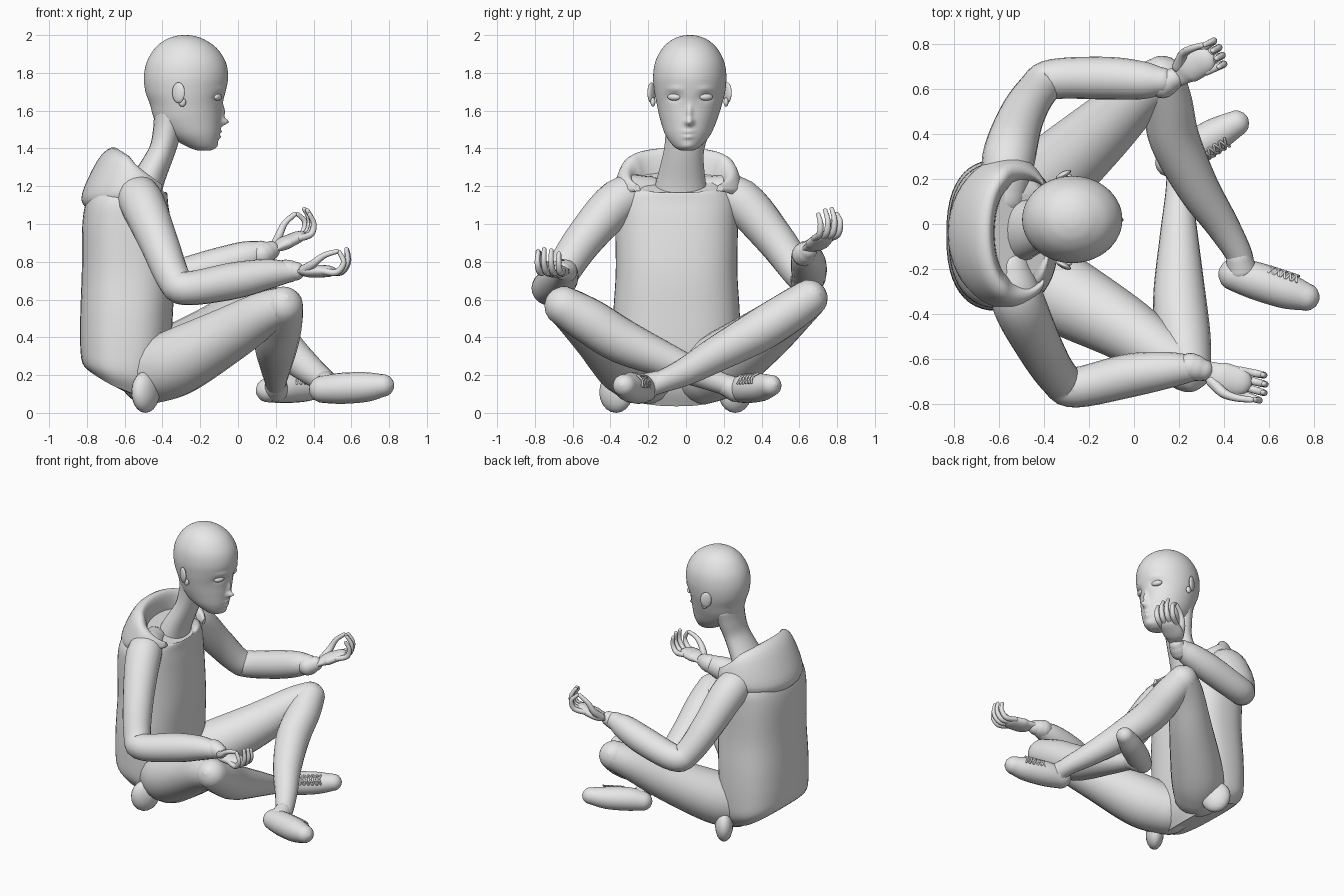
import bpy, bmesh, math
from mathutils import Vector, Matrix, Euler

if "Cube" in bpy.data.objects:
    bpy.data.objects.remove(bpy.data.objects["Cube"], do_unlink=True)

grey = bpy.data.materials.new("plain grey")
grey.use_nodes = True
grey.diffuse_color = (0.8, 0.8, 0.8, 1)
grey.node_tree.nodes["Principled BSDF"].inputs["Base Color"].default_value = (0.8, 0.8, 0.8, 1)
TAU = math.tau
Z, X = Vector((0, 0, 1)), Vector((1, 0, 0))


def finish(name, bm):
    bmesh.ops.recalc_face_normals(bm, faces=bm.faces)
    for f in bm.faces:
        f.smooth = len(f.verts) < 5
    me = bpy.data.meshes.new(name)
    bm.to_mesh(me)
    bm.free()
    me.materials.append(grey)
    ob = bpy.data.objects.new(name, me)
    bpy.context.collection.objects.link(ob)
    return ob


def smooth_rows(rows, n=5):
    """Catmull-Rom interpolation of equal-length number rows."""
    out = []
    for i in range(len(rows) - 1):
        a, b, c, d = (rows[max(i - 1, 0)], rows[i], rows[i + 1], rows[min(i + 2, len(rows) - 1)])
        for k in range(n):
            t = k / n
            out.append([q + 0.5 * t * (r - p + t * (2 * p - 5 * q + 4 * r - s + t * (3 * (q - r) + s - p)))
                        for p, q, r, s in zip(a, b, c, d)])
    return out + [list(rows[-1])]


def loft(name, rings):
    """Skin a list of closed point rings and cap both ends."""
    bm = bmesh.new()
    vs = [[bm.verts.new(p) for p in ring] for ring in rings]
    m = len(vs[0])
    for a, b in zip(vs, vs[1:]):
        for j in range(m):
            k = (j + 1) % m
            bm.faces.new((a[j], a[k], b[k], b[j]))
    bm.faces.new(vs[0])
    bm.faces.new(vs[-1])
    return finish(name, bm)


def tube(name, pts, flat=1.0, up=Z, sides=20, frame=None):
    """Round-ended limb through (x, y, z, radius) points."""
    rows = smooth_rows(pts)
    ps, rs = [Vector(r[:3]) for r in rows], [r[3] for r in rows]
    tans = [(ps[min(i + 1, len(ps) - 1)] - ps[max(i - 1, 0)]).normalized() for i in range(len(ps))]
    cap = [(math.sin(a), math.cos(a)) for a in (1.45, 1.1, 0.7, 0.35)]
    stations = [(ps[0] - tans[0] * rs[0] * s, tans[0], rs[0] * c) for s, c in cap]
    stations += list(zip(ps, tans, rs))
    stations += [(ps[-1] + tans[-1] * rs[-1] * s, tans[-1], rs[-1] * c) for s, c in reversed(cap)]
    rings = []
    for p, t, r in stations:
        side = up.cross(t).normalized()
        top = t.cross(side)
        rings.append([p + side * r * math.cos(TAU * j / sides) + top * r * flat * math.sin(TAU * j / sides)
                      for j in range(sides)])
    ob = loft(name, rings)
    if frame:
        ob.data.transform(frame)


def blob(name, centre, size, turn=0):
    bm = bmesh.new()
    bmesh.ops.create_uvsphere(bm, u_segments=16, v_segments=10, radius=1)
    bm.transform(Matrix.Translation(centre) @ Matrix.Rotation(turn, 4, 'Z') @ Matrix.Diagonal((*size, 1)))
    finish(name, bm)


def power(v, e):
    return math.copysign(abs(v) ** e, v)


# Head: height, back x, front x, half width, centre y
levels = [(1.388, -.21, -.15, .03, .005), (1.41, -.27, -.118, .07, .006), (1.47, -.37, -.098, .118, .01),
          (1.55, -.44, -.09, .15, .014), (1.63, -.465, -.085, .172, .018), (1.7, -.49, -.066, .187, .02),
          (1.78, -.498, -.052, .194, .02), (1.86, -.482, -.066, .182, .02), (1.93, -.44, -.112, .145, .02),
          (1.975, -.385, -.175, .095, .02), (1.995, -.33, -.23, .045, .02), (2.0, -.29, -.27, .01, .02)]
# Face relief: y, z, spread in y, spread in z, depth
relief = [(.018, 1.54, .02, .018, .042), (.019, 1.59, .014, .04, .02), (-.062, 1.67, .036, .022, -.014),
          (.106, 1.67, .036, .022, -.014), (-.06, 1.715, .04, .014, .007), (.104, 1.715, .04, .014, .007),
          (.012, 1.49, .03, .008, .011), (.012, 1.46, .026, .009, .011), (.01, 1.41, .03, .02, .008)]
rings = []
for z, xb, xf, w, cy in smooth_rows(levels, 8):
    ring = []
    for j in range(96):
        c, s = math.cos(TAU * j / 96), math.sin(TAU * j / 96)
        x, y = (xb + xf) / 2 + (xf - xb) / 2 * c, cy + w * s
        if c > 0:
            x += sum(d * math.exp(-((y - py) / sy) ** 2 - ((z - pz) / sz) ** 2) for py, pz, sy, sz, d in relief)
        ring.append((x, y, min(z, 2)))
    rings.append(ring)
loft("head", rings)
tube("neck", [(-.52, -.03, 1.1, .16), (-.475, -.025, 1.23, .13), (-.405, -.012, 1.38, .106),
              (-.375, .005, 1.49, .115), (-.36, .015, 1.58, .13)], flat=.66, up=X)

# Eyes and ears
for side, y, ear_y, s in (("right", -.062, -.183, -1), ("left", .106, .22, 1)):
    blob(side + "_eye", (-.109, y, 1.672), (.02, .039, .019), s * .4)
    blob(side + "_ear", (-.315, ear_y, 1.695), (.038, .014, .055), s * .5)
    blob(side + "_ear_lobe", (-.295, ear_y - s * .008, 1.645), (.02, .013, .024))

# Hooded top: centre x, height, half depth, half width, rise toward the front
body = [(-.615, .125, .165, .27, -.09), (-.607, .2, .215, .325, -.06), (-.597, .33, .238, .337, -.02),
        (-.59, .52, .245, .335, 0), (-.582, .75, .245, .322, 0), (-.59, 1.0, .234, .325, 0),
        (-.585, 1.12, .215, .32, -.01), (-.562, 1.195, .187, .27, -.03), (-.545, 1.24, .16, .19, -.085)]
rings = []
for cx, z, rx, ry, tilt in smooth_rows(body):
    ring = []
    for j in range(48):
        c, s = math.cos(TAU * j / 48), math.sin(TAU * j / 48)
        ring.append((cx + rx * power(c, .8), -.05 + ry * power(s, .8), z + tilt * c))
    rings.append(ring)
loft("hooded_top", rings)

# Hem folds hanging outside each hip
for side, y, turn in (("right", -.37, -.6), ("left", .26, .6)):
    blob(side + "_hem_fold", (-.49, y, .11), (.06, .1, .11), turn)

# Hood lying open on the back: back depth, half width, back height, front height
profile = [(.07, .19, 1.22, 1.17), (.075, .21, 1.34, 1.23), (.1, .245, 1.405, 1.26), (.17, .295, 1.37, 1.26),
           (.245, .33, 1.24, 1.22), (.28, .34, 1.13, 1.19), (.24, .3, 1.07, 1.16)]
rings = []
for i in range(37):
    a = math.radians(-138 + 276 * i / 36)
    back = max(0, math.cos(a * .66)) ** .9
    taper = .65 * max(0, (abs(math.degrees(a)) - 80) / 58)
    ring = []
    for rx, ry, zb, zf in smooth_rows(profile, 3):
        depth = rx if math.cos(a) > 0 else .2
        width = ry + (.36 - ry) * taper
        height = zf + (zb - zf) * back
        ring.append((-.55 - depth * math.cos(a), -.04 + width * math.sin(a), height + (1.18 - height) * taper))
    rings.append(ring)
loft("hood", rings)

# Arms
tube("right_sleeve", [(-.55, -.2, 1.165, .09), (-.515, -.35, 1.125, .118), (-.42, -.55, .905, .103),
                      (-.335, -.685, .7, .09), (-.26, -.728, .66, .09), (-.02, -.675, .7, .097),
                      (.16, -.65, .735, .08), (.27, -.645, .745, .055)])
tube("left_sleeve", [(-.57, .12, 1.165, .09), (-.56, .285, 1.125, .118), (-.505, .47, .92, .103),
                     (-.43, .595, .75, .09), (-.36, .645, .715, .09), (-.12, .65, .775, .095),
                     (.04, .64, .825, .084), (.12, .637, .85, .062)])


def hand(side, wrist, yaw, pitch, s):
    """Palm-up hand, thumb and first finger meeting; s points to the thumb side."""
    f = (Matrix.Translation(wrist) @ Euler((0, -math.radians(pitch), math.radians(yaw))).to_matrix().to_4x4()
         @ Matrix.Scale(1.1, 4))
    tube(side + "_cuff", [(-.05, 0, 0, .056), (-.02, 0, 0, .052), (0, 0, 0, .045)], frame=f)
    tube(side + "_palm", [(-.04, 0, 0, .034), (.03, 0, 0, .042), (.08, s * .01, 0, .062), (.15, s * .008, 0, .058)],
         flat=.5, frame=f)
    for k, name in enumerate(("first", "middle", "ring", "little")):
        y = s * (.052 - .03 * k)
        size = (.9, 1, .95, .8)[k]
        tip = (.235, s * .062, .09, .011) if k == 0 else (.17 + .09 * size, y * 1.15, .105 * size, .011)
        tube(f"{side}_{name}_finger", [(.15, y, 0, .016), (.17 + .055 * size, y * 1.1, -.005, .016),
                                       (.17 + .095 * size, y * 1.15, .045 * size, .0135), tip],
             up=Vector((0, 1, 0)), sides=10, frame=f)
    tube(side + "_thumb", [(.05, s * .035, .005, .025), (.105, s * .068, .035, .02), (.16, s * .074, .075, .015),
                           (.222, s * .066, .095, .012)], sides=10, frame=f)


hand("right", (.305, -.65, .75), -15, 0, -1)
hand("left", (.172, .645, .86), 28, 23, 1)

# Crossed legs
tube("right_thigh", [(-.47, -.21, .21, .165), (-.32, -.31, .27, .178), (-.06, -.455, .41, .148),
                     (.13, -.58, .52, .12), (.24, -.645, .565, .103)])
tube("right_shin", [(.24, -.645, .565, .105), (.222, -.51, .485, .12), (.203, -.33, .375, .118),
                    (.2, -.05, .255, .085), (.2, .14, .175, .06), (.2, .24, .14, .055)])
tube("left_thigh", [(-.47, .1, .21, .165), (-.37, .21, .27, .175), (-.14, .42, .42, .145),
                    (.03, .58, .55, .115), (.125, .65, .605, .1)])
tube("left_shin", [(.125, .65, .605, .1), (.15, .54, .53, .11), (.18, .38, .43, .112),
                   (.28, .17, .315, .095), (.39, 0, .22, .075), (.465, -.13, .165, .06), (.48, -.2, .14, .058)])


def shoe(side, path, instep):
    """Soft shoe with zigzag laces on the instep side."""
    tube(side + "_shoe", path, flat=.98)
    a, b = Vector(path[1][:3]), Vector(path[2][:3])
    cross = (b - a).cross(instep).normalized()
    for k in range(5):
        p = a.lerp(b, .25 + .2 * k) + instep * .08
        for w in (-1, 1):
            q0, q1 = p - cross * .032 * w - instep * .006, p + cross * .032 * w + (b - a) * .16 - instep * .006
            mid = (q0 + q1) / 2 + instep * .01
            tube(side + "_lace", [(*q, .006) for q in (q0, mid, q1)], up=instep, sides=6)


shoe("right", [(.16, .275, .12, .066), (.24, .32, .13, .08), (.36, .395, .135, .076), (.455, .448, .145, .058)],
     Vector((.4, -.64, .65)))
shoe("left", [(.45, -.225, .125, .074), (.55, -.255, .13, .084), (.68, -.298, .137, .08), (.765, -.325, .145, .062)],
     Vector((.3, .85, .43)))
for side, p, d in (("right", (.2, .215, .145), (0, .05, -.02)), ("left", (.468, -.15, .165), (.01, -.05, -.02))):
    q = Vector(p) + Vector(d)
    tube(side + "_shoe_collar", [(*p, .058), (*q, .068)])
